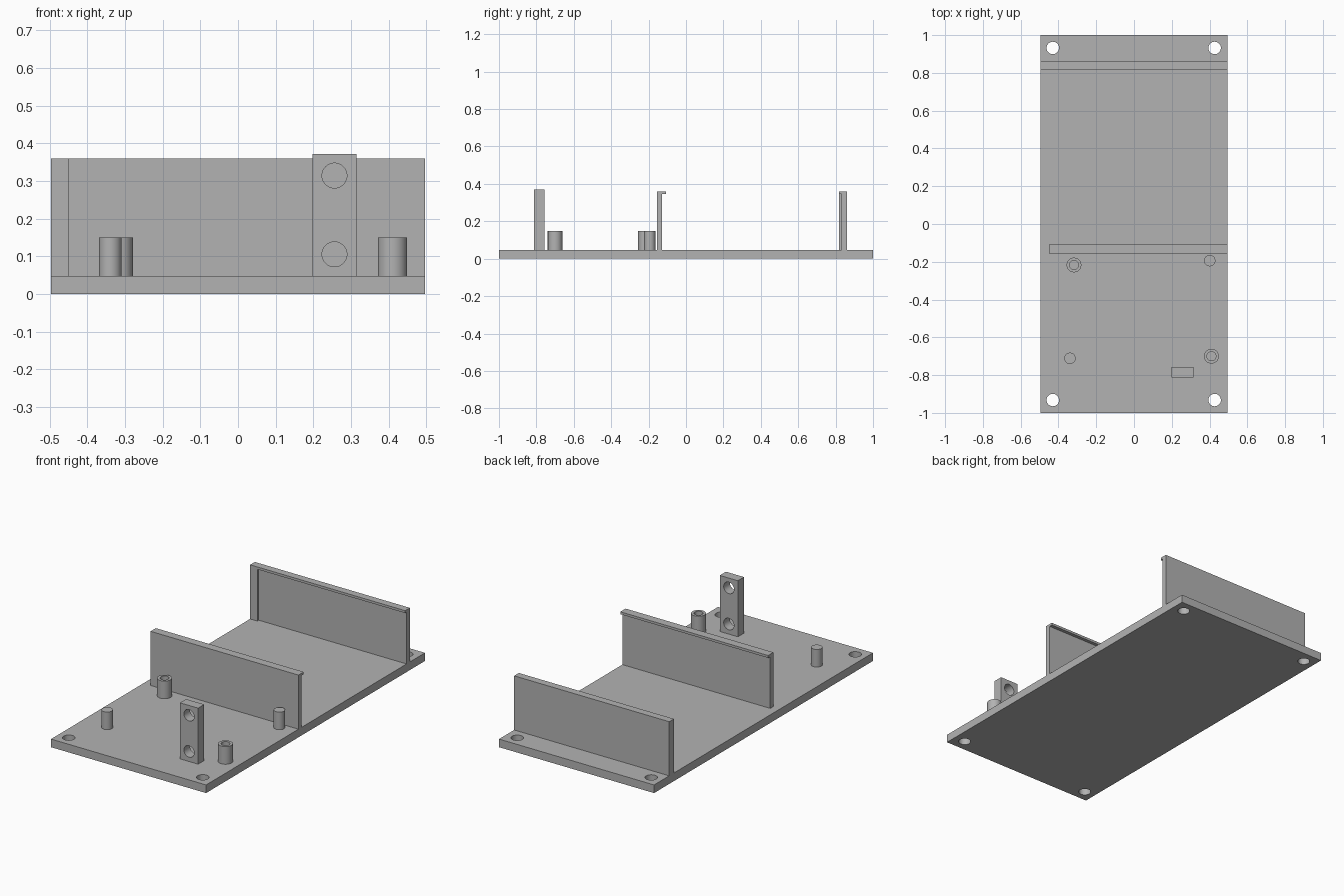
import bpy
import bmesh
import math
from mathutils import Matrix

if "Cube" in bpy.data.objects:
    bpy.data.objects.remove(bpy.data.objects["Cube"], do_unlink=True)

GREY = (0.45, 0.45, 0.45, 1.0)
grey = bpy.data.materials.new("plain_grey")
grey.use_nodes = True
grey.diffuse_color = GREY
grey.node_tree.nodes["Principled BSDF"].inputs["Base Color"].default_value = GREY

HALF_W = 0.496
FLOOR = 0.047
WALL_TOP = 0.36
POST_TOP = 0.149
HOLE_R = 0.033


def finish(name, bm):
    mesh = bpy.data.meshes.new(name)
    bmesh.ops.recalc_face_normals(bm, faces=bm.faces)
    bm.to_mesh(mesh)
    bm.free()
    mesh.materials.append(grey)
    obj = bpy.data.objects.new(name, mesh)
    bpy.context.collection.objects.link(obj)
    return obj


def box(name, x, y, z):
    bm = bmesh.new()
    size = [b - a for a, b in (x, y, z)]
    mid = [(a + b) / 2 for a, b in (x, y, z)]
    bmesh.ops.create_cube(bm, size=1, matrix=Matrix.Translation(mid) @ Matrix.Diagonal((*size, 1)))
    return finish(name, bm)


def cylinder(name, centre, radius, depth, axis="Z"):
    bm = bmesh.new()
    turn = Matrix.Rotation(math.pi / 2, 4, "X") if axis == "Y" else Matrix()
    bmesh.ops.create_cone(bm, cap_ends=True, segments=48, radius1=radius, radius2=radius,
                          depth=depth, matrix=Matrix.Translation(centre) @ turn)
    return finish(name, bm)


def extrude_x(name, profile, x0, x1):
    """Sweep a (y, z) outline along x."""
    bm = bmesh.new()
    face = bm.faces.new([bm.verts.new((x0, y, z)) for y, z in profile])
    new = bmesh.ops.extrude_face_region(bm, geom=[face])["geom"]
    bmesh.ops.translate(bm, vec=(x1 - x0, 0, 0),
                        verts=[g for g in new if isinstance(g, bmesh.types.BMVert)])
    return finish(name, bm)


def cut(obj, cutters):
    for cutter in cutters:
        mod = obj.modifiers.new("hole", "BOOLEAN")
        mod.operation = "DIFFERENCE"
        mod.solver = "EXACT"
        mod.object = cutter
        cutter.hide_render = True
        cutter.hide_set(True)


def smooth(obj):
    bpy.ops.object.select_all(action="DESELECT")
    bpy.context.view_layer.objects.active = obj
    obj.select_set(True)
    bpy.ops.object.shade_smooth_by_angle(angle=math.radians(30))


# Base plate with four corner screw holes
base = box("base_plate", (-HALF_W, HALF_W), (-1, 1), (0, FLOOR))
cut(base, [cylinder("corner_hole_cutter", (x, y, FLOOR / 2), HOLE_R, 0.2)
           for x in (-0.43, 0.427) for y in (-0.932, 0.932)])


# Two walls whose hooked lips face each other
def lipped_wall(name, outer, inner, lip, x0):
    under = WALL_TOP - 0.014
    extrude_x(name, [(outer, FLOOR), (inner, FLOOR), (inner, under), (lip, under),
                     (lip, WALL_TOP), (outer, WALL_TOP)], x0, HALF_W)


lipped_wall("middle_wall", -0.156, -0.127, -0.108, -0.45)
lipped_wall("back_wall", 0.862, 0.832, 0.819, -HALF_W)
box("back_wall_end_stop", (-HALF_W, -0.45), (0.819, 0.832), (FLOOR, WALL_TOP - 0.014))

# Upright bracket with two through holes
bracket = box("upright_bracket", (0.198, 0.314), (-0.813, -0.757), (FLOOR, 0.371))
cut(bracket, [cylinder("bracket_hole_cutter", (0.256, -0.785, z), HOLE_R, 0.2, "Y")
              for z in (0.105, 0.314)])
smooth(bracket)

# Hollow screw bosses and solid locating pins
post_mid = (FLOOR + POST_TOP) / 2
post_h = POST_TOP - FLOOR
for side, x, y in (("left", 0.41, -0.7), ("right", -0.318, -0.217)):
    boss = cylinder(side + "_screw_boss", (x, y, post_mid), 0.039, post_h)
    cut(boss, [cylinder(side + "_boss_hole_cutter", (x, y, post_mid), 0.024, 0.2)])
    smooth(boss)
for side, x, y in (("left", 0.401, -0.194), ("right", -0.339, -0.711)):
    smooth(cylinder(side + "_locating_pin", (x, y, post_mid), 0.03, post_h))
smooth(base)
